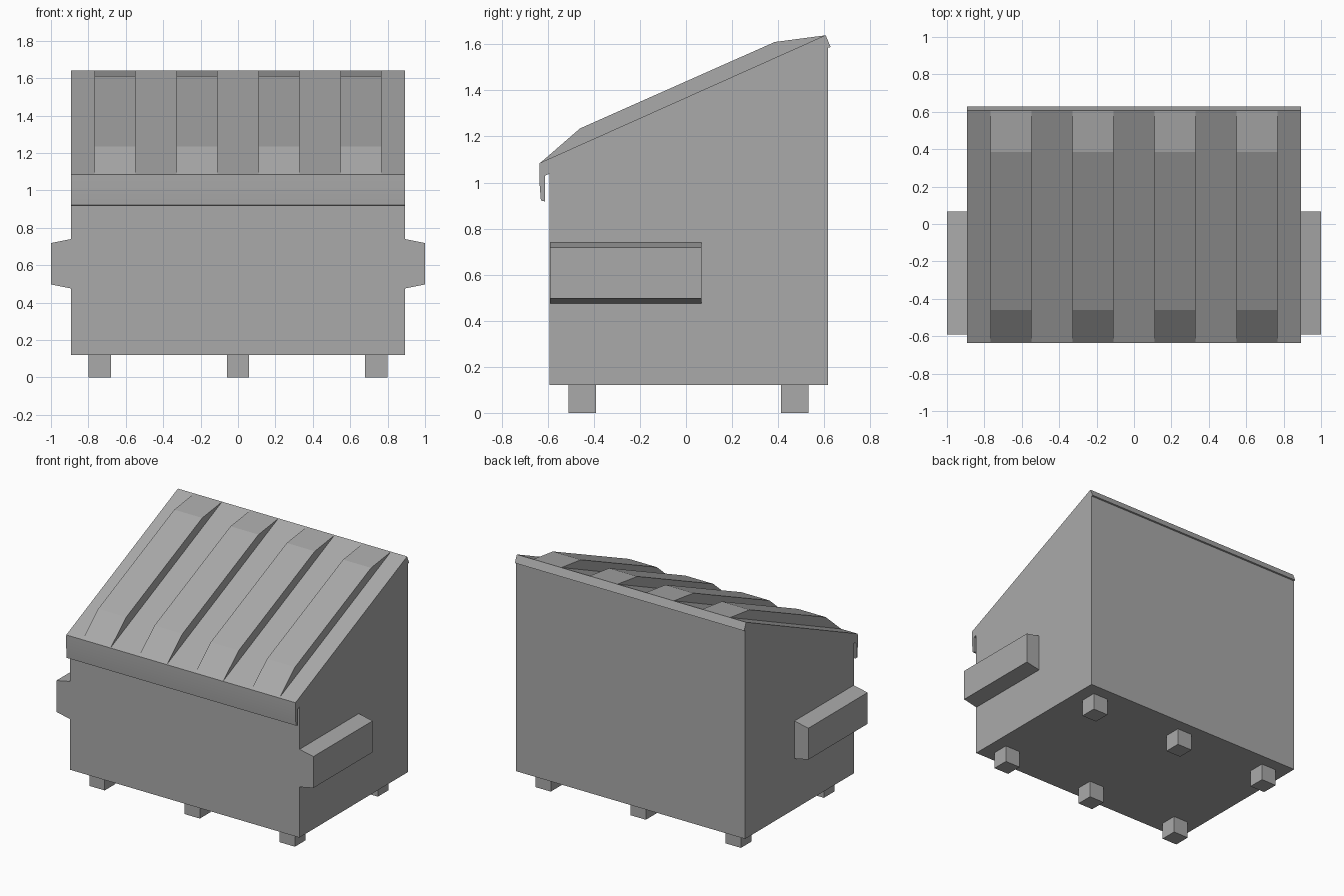
import bpy
import bmesh
import math

cube = bpy.data.objects.get("Cube")
if cube:
    bpy.data.objects.remove(cube, do_unlink=True)

# Single painted-steel colour
steel = bpy.data.materials.new("grey steel")
steel.use_nodes = True
GREY = (0.4, 0.4, 0.4, 1)
steel.diffuse_color = GREY
steel.node_tree.nodes["Principled BSDF"].inputs["Base Color"].default_value = GREY


def prism(name, profile, axis, start, end):
    """Extrude a closed 2D profile along x (profile is y, z) or y (profile is x, z)."""
    def place(p, t):
        return (t, p[0], p[1]) if axis == "x" else (p[0], t, p[1])

    bm = bmesh.new()
    near = [bm.verts.new(place(p, start)) for p in profile]
    far = [bm.verts.new(place(p, end)) for p in profile]
    bm.faces.new(near)
    bm.faces.new(far)
    n = len(profile)
    for i in range(n):
        j = (i + 1) % n
        bm.faces.new((near[i], near[j], far[j], far[i]))
    bmesh.ops.recalc_face_normals(bm, faces=bm.faces)
    mesh = bpy.data.meshes.new(name)
    bm.to_mesh(mesh)
    bm.free()
    mesh.materials.append(steel)
    obj = bpy.data.objects.new(name, mesh)
    bpy.context.collection.objects.link(obj)
    return obj


HALF = 0.892
FRONT, BACK = -0.592, 0.617

# Bin body with sloping top
prism("bin_body", [(FRONT, 0.12), (BACK, 0.12), (BACK, 1.588), (FRONT, 1.04)],
      "x", -HALF, HALF)

# Lid slab with a front lip and a short rear overhang
lid = prism("lid", [(-0.635, 1.085), (0.606, 1.64), (0.628, 1.588), (BACK, 1.586),
                    (FRONT, 1.038), (-0.613, 1.03), (-0.613, 0.918),
                    (-0.63, 0.922), (-0.636, 1.0)], "x", -HALF, HALF)
bpy.context.view_layer.objects.active = lid
lid.select_set(True)
bpy.ops.object.shade_smooth_by_angle(angle=math.radians(30))

# Raised lid ribs
RIB = [(-0.633, 1.085), (-0.46, 1.235), (0.385, 1.61), (0.605, 1.639)]
for i in range(4):
    x = (i - 1.5) * 0.438
    prism(f"lid_rib_{i + 1}", RIB, "x", x - 0.109, x + 0.109)

# Fork sleeves on both sides
for side, s in (("left", 1), ("right", -1)):
    prism(f"fork_sleeve_{side}",
          [(s * HALF, 0.475), (s, 0.497), (s, 0.718), (s * HALF, 0.74)],
          "y", FRONT + 0.002, 0.068)

# Six feet
for row, y in (("front", -0.45), ("back", 0.472)):
    for col, x in (("right", -0.74), ("middle", 0), ("left", 0.74)):
        prism(f"foot_{row}_{col}",
              [(x - 0.06, 0), (x + 0.06, 0), (x + 0.06, 0.12), (x - 0.06, 0.12)],
              "y", y - 0.06, y + 0.06)
